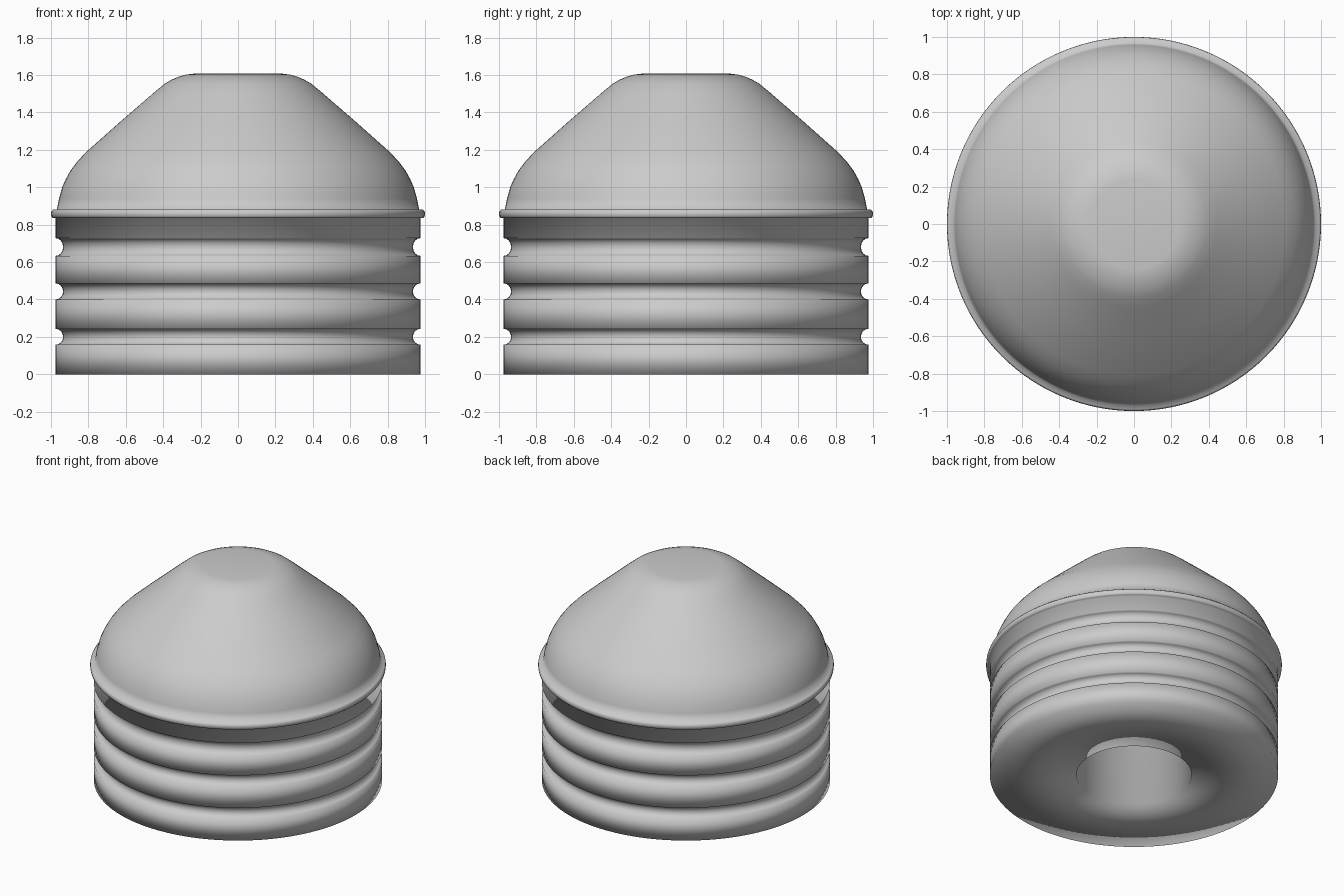
import bpy, bmesh, math

if "Cube" in bpy.data.objects:
    bpy.data.objects.remove(bpy.data.objects["Cube"])

SEGMENTS = 128


def lathe(name, profile, material):
    """Revolve a (radius, height) profile around z into a smooth closed solid."""
    bm = bmesh.new()
    verts = [bm.verts.new((r, 0, z)) for r, z in profile]
    edges = [bm.edges.new(pair) for pair in zip(verts, verts[1:])]
    bmesh.ops.spin(bm, geom=verts + edges, cent=(0, 0, 0), axis=(0, 0, 1),
                   angle=math.tau, steps=SEGMENTS, use_duplicate=False)
    bmesh.ops.remove_doubles(bm, verts=bm.verts, dist=0.0005)
    bmesh.ops.recalc_face_normals(bm, faces=bm.faces)
    for f in bm.faces:
        f.smooth = True
    mesh = bpy.data.meshes.new(name)
    bm.to_mesh(mesh)
    bm.free()
    mesh.materials.append(material)
    obj = bpy.data.objects.new(name, mesh)
    bpy.context.collection.objects.link(obj)
    return obj


def groove(low, high, outer=0.975, depth=0.04):
    """Half-round groove cut into the side wall."""
    mid, half = (low + high) / 2, (high - low) / 2
    angles = [math.pi * i / 8 for i in range(9)]
    return [(outer - depth * math.sin(a), mid - half * math.cos(a)) for a in angles]


grey = bpy.data.materials.new("plain_grey")
grey.diffuse_color = (0.6, 0.6, 0.6, 1)
grey.use_nodes = True
grey.node_tree.nodes["Principled BSDF"].inputs["Base Color"].default_value = grey.diffuse_color

# blind bore and flat underside
profile = [(0, 0.9), (0.39, 0.9), (0.39, 0), (0.975, 0)]

# ribbed side wall
for low, high in ((0.158, 0.243), (0.40, 0.486), (0.633, 0.728)):
    profile += groove(low, high)

# rounded flange
profile += [(0.975, 0.835), (0.99, 0.835), (0.998, 0.845), (1.0, 0.858),
            (0.998, 0.871), (0.99, 0.88), (0.968, 0.882)]

# domed head with straight cone flanks and a flat tip
profile += [(0.957, 0.94), (0.94, 1.0), (0.92, 1.045), (0.895, 1.09),
            (0.86, 1.137), (0.81, 1.19), (0.63, 1.35), (0.445, 1.51),
            (0.39, 1.555), (0.355, 1.575), (0.32, 1.59), (0.28, 1.602),
            (0.24, 1.607), (0, 1.607)]

lathe("ribbed_plug", profile, grey)
